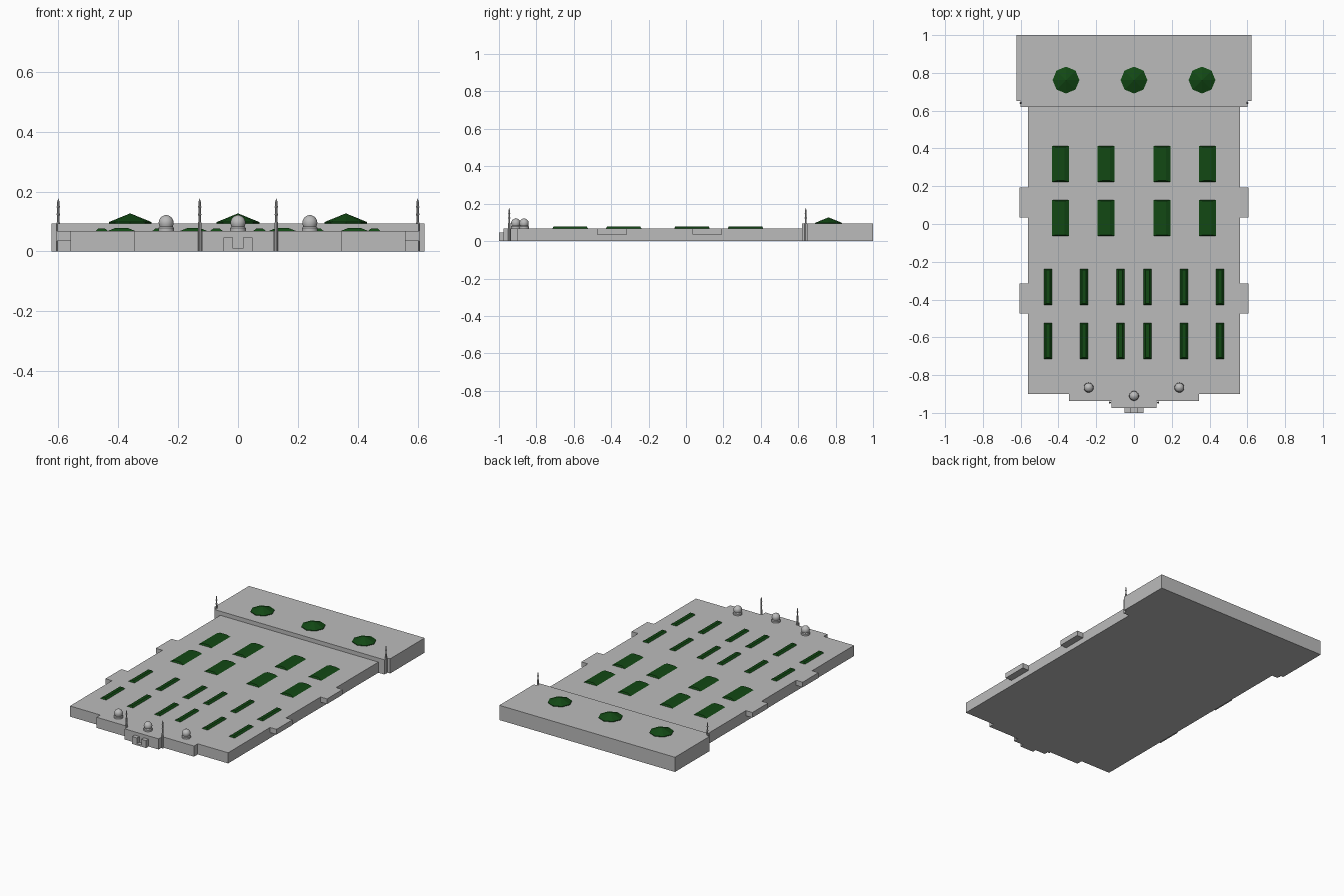
import bpy, bmesh, math

if "Cube" in bpy.data.objects:
    bpy.data.objects.remove(bpy.data.objects["Cube"])


def material(name, rgb):
    m = bpy.data.materials.new(name)
    m.diffuse_color = (*rgb, 1)
    m.use_nodes = True
    m.node_tree.nodes["Principled BSDF"].inputs["Base Color"].default_value = m.diffuse_color
    return m


STONE = material("grey stone", (0.5, 0.5, 0.5))
GREEN = material("dark green", (0.006, 0.065, 0.007))


def finish(name, bm, mat, smooth=False):
    bmesh.ops.recalc_face_normals(bm, faces=bm.faces)
    me = bpy.data.meshes.new(name)
    bm.to_mesh(me)
    bm.free()
    me.materials.append(mat)
    ob = bpy.data.objects.new(name, me)
    bpy.context.collection.objects.link(ob)
    if smooth:
        bpy.ops.object.select_all(action='DESELECT')
        ob.select_set(True)
        bpy.context.view_layer.objects.active = ob
        bpy.ops.object.shade_smooth_by_angle(angle=math.radians(35))
    return ob


def prism(name, outline, z0, z1, mat=STONE):
    bm = bmesh.new()
    face = bm.faces.new([bm.verts.new((x, y, z0)) for x, y in outline])
    ext = bmesh.ops.extrude_face_region(bm, geom=[face], use_keep_orig=True)
    verts = [v for v in ext["geom"] if isinstance(v, bmesh.types.BMVert)]
    bmesh.ops.translate(bm, verts=verts, vec=(0, 0, z1 - z0))
    return finish(name, bm, mat)


def box(name, x0, x1, y0, y1, z0, z1):
    return prism(name, [(x0, y0), (x1, y0), (x1, y1), (x0, y1)], z0, z1)


def lathe(name, profile, loc, sides, mat=STONE, smooth=False):
    """Spin a profile that starts and ends on the axis."""
    bm = bmesh.new()
    rings = []
    for r, z in profile:
        n = sides if r > 0 else 1
        rings.append([bm.verts.new((loc[0] + r * math.cos(2 * math.pi * i / sides),
                                    loc[1] + r * math.sin(2 * math.pi * i / sides), z))
                      for i in range(n)])
    for a, b in zip(rings, rings[1:]):
        for i in range(sides):
            j = (i + 1) % sides
            ring = [a[i % len(a)], a[j % len(a)], b[j % len(b)], b[i % len(b)]]
            bm.faces.new(list(dict.fromkeys(ring)))
    return finish(name, bm, mat, smooth)


def bed(name, x, y, w, l, z0, z1, inset):
    """Planting bed with sloping edges."""
    bm = bmesh.new()
    bmesh.ops.create_cube(bm, size=1)
    for v in bm.verts:
        top = v.co.z > 0
        d = inset if top else 0
        v.co.x = x + math.copysign(w / 2 - d, v.co.x)
        v.co.y = y + math.copysign(l / 2 - 0.006 * top, v.co.y)
        v.co.z = z1 if top else z0
    return finish(name, bm, GREEN)


H, HB = 0.068, 0.094

# Main slab with the stepped front
half = [(0.12, -0.975), (0.12, -0.938), (0.345, -0.938), (0.345, -0.90),
        (0.56, -0.90), (0.56, 0.62)]
prism("main_hall", half + [(-x, y) for x, y in reversed(half)], 0, H)

# Taller rear block with notched front corners
half = [(0.602, 0.62), (0.602, 0.65), (0.622, 0.65), (0.622, 1.0)]
prism("rear_block", half + [(-x, y) for x, y in reversed(half)], 0, HB)

# Gate: two posts with a low sill between
for s in (-1, 1):
    a, b = sorted((s * 0.016, s * 0.049))
    box("gate_post", a, b, -1.0, -0.975, 0, 0.047)
box("gate_sill", -0.016, 0.016, -1.0, -0.975, 0, 0.010)

# Raised side bays
for s in (-1, 1):
    for y0, y1 in ((0.035, 0.193), (-0.475, -0.315)):
        a, b = sorted((s * 0.56, s * 0.606))
        box("side_bay", a, b, y0, y1, 0.035, H)

# Slim towers with balcony rings and pointed caps
tower = [(0, 0), (0.006, 0), (0.006, 0.095), (0.0045, 0.098), (0.0045, 0.120), (0.006, 0.122),
         (0.006, 0.125), (0.004, 0.127), (0.004, 0.145), (0.0055, 0.147), (0.0055, 0.150),
         (0.004, 0.152), (0.004, 0.166), (0, 0.177)]
for s in (-1, 1):
    lathe("front_tower", tower, (s * 0.128, -0.945), 8)
    lathe("rear_tower", tower, (s * 0.60, 0.64), 8)

# Domes on drums
dome = [(0, H), (0.026, H), (0.026, 0.078), (0.022, 0.083)]
dome += [(0.025 * math.cos(math.radians(a)), 0.096 + 0.025 * math.sin(math.radians(a)))
         for a in range(-15, 90, 15)] + [(0, 0.1225)]
for x, y in ((-0.24, -0.866), (0, -0.91), (0.24, -0.866)):
    lathe("dome", dome, (x, y), 20, smooth=True)

# Eight-sided cone roofs on the rear block
for x in (-0.36, 0, 0.36):
    lathe("cone_roof", [(0, HB), (0.071, HB), (0.071, 0.098), (0, 0.127)], (x, 0.762), 8, GREEN)

# Roof planting beds: wide rows, then narrow rows
for s in (-1, 1):
    for x in (0.148, 0.389):
        for y in (0.318, 0.032):
            bed("wide_bed", s * x, y, 0.092, 0.19, H, 0.078, 0.025)
    for x in (0.072, 0.265, 0.455):
        for y in (-0.333, -0.619):
            bed("narrow_bed", s * x, y, 0.042, 0.19, H, 0.077, 0.011)
